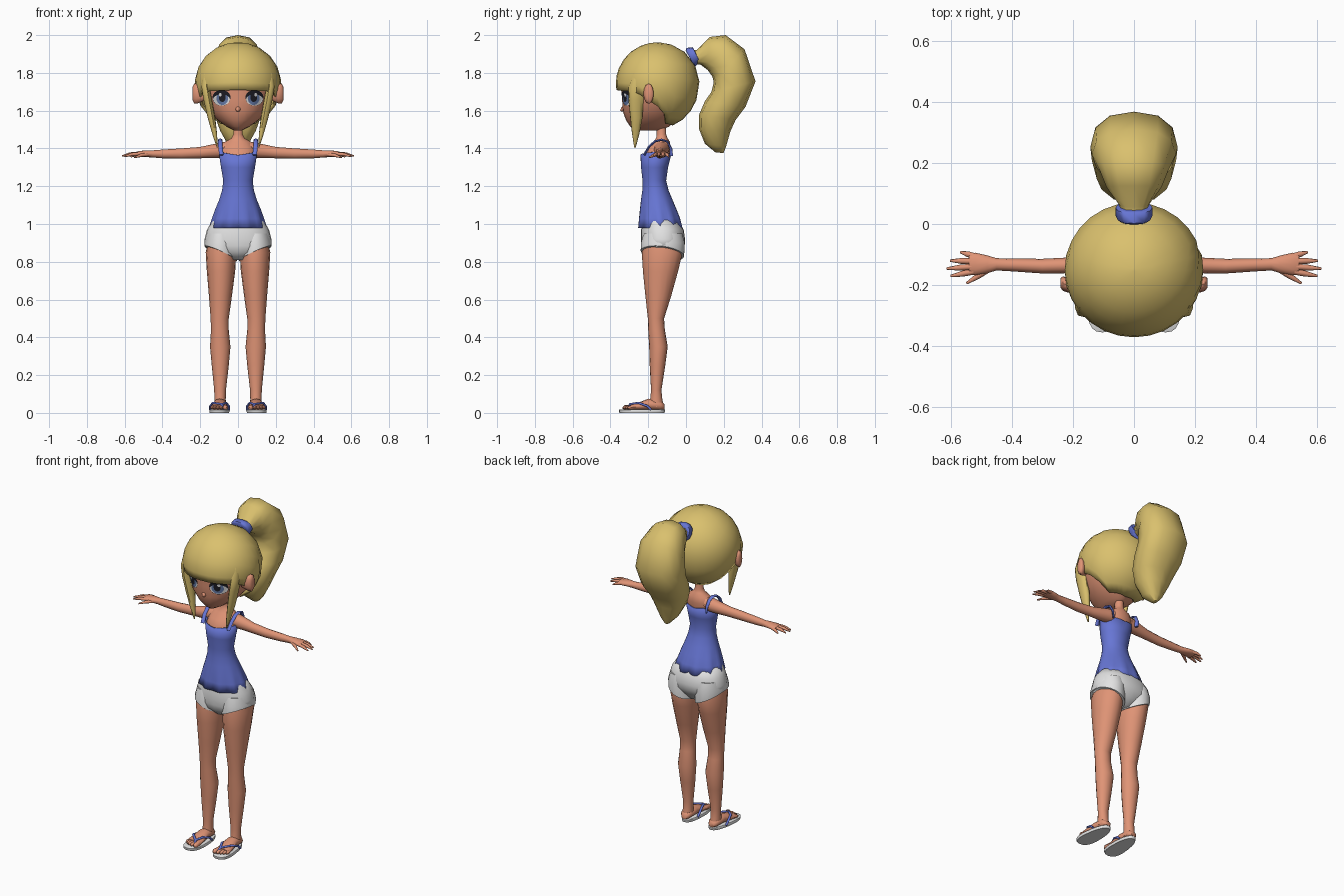
import bpy, bmesh, math
from mathutils import Vector as V
from mathutils.bvhtree import BVHTree


def material(name, rgb):
    m = bpy.data.materials.new(name)
    m.diffuse_color = (*rgb, 1)
    return m


SKIN = material("tan skin", (0.74, 0.295, 0.18))
HAIR = material("blonde hair", (0.70, 0.53, 0.155))
BLUE = material("blue cloth", (0.135, 0.18, 0.66))
WHITE = material("white cloth", (0.76, 0.76, 0.76))
BLACK = material("eye black", (0.012, 0.012, 0.018))
IRIS = material("iris blue", (0.13, 0.20, 0.40))


def ring(c, u, v, n=16, e=1.0):
    """Closed (super)ellipse around c spanned by u and v."""
    f = lambda t: math.copysign(abs(t) ** e, t)
    return [V(c) + V(u) * f(math.cos(a)) + V(v) * f(math.sin(a))
            for a in (2 * math.pi * i / n for i in range(n))]


def hring(z, hw, y0, y1, cx=0, n=16, e=1.0):
    return ring((cx, (y0 + y1) / 2, z), (hw, 0, 0), (0, (y1 - y0) / 2, 0), n, e)


def loft(name, rings, mat, mirror=False, cap=(True, True), angle=60, thick=0):
    """Skin a list of closed rings into one object."""
    bm = bmesh.new()
    rows = [[bm.verts.new(p) for p in r] for r in rings]
    n = len(rows[0])
    for a, b in zip(rows, rows[1:]):
        for i in range(n):
            j = (i + 1) % n
            bm.faces.new((a[i], a[j], b[j], b[i]))
    for row, c in zip((rows[0], rows[-1]), cap):
        if c:
            bm.faces.new(row)
    bmesh.ops.recalc_face_normals(bm, faces=bm.faces)
    me = bpy.data.meshes.new(name)
    bm.to_mesh(me)
    bm.free()
    me.materials.append(mat)
    me.shade_smooth()
    me.set_sharp_from_angle(angle=math.radians(angle))
    ob = bpy.data.objects.new(name, me)
    bpy.context.collection.objects.link(ob)
    if thick:
        s = ob.modifiers.new("Thickness", 'SOLIDIFY')
        s.thickness, s.offset = thick, -1
    if mirror:
        ob.modifiers.new("Mirror", 'MIRROR')
    return ob


def tube(name, pts, radii, mat, n=8, mirror=True):
    """Tube along a path; radii are (sideways, vertical) pairs."""
    pts = [V(p) for p in pts]
    rings = []
    for i, p in enumerate(pts):
        t = (pts[min(i + 1, len(pts) - 1)] - pts[max(i - 1, 0)]).normalized()
        u = t.cross(V((0, 0, 1))).normalized()
        r = radii[min(i, len(radii) - 1)]
        rings.append(ring(p, u * r[0], u.cross(t) * r[1], n))
    return loft(name, rings, mat, mirror)


# Head
head = loft("head", [hring(*r, n=24) for r in (
    (1.88, .08, -.25, -.06), (1.83, .15, -.31, -.01), (1.75, .192, -.343, .03),
    (1.70, .188, -.341, .03), (1.66, .18, -.338, .02), (1.60, .153, -.336, -.01),
    (1.55, .11, -.318, -.05), (1.515, .06, -.295, -.09), (1.495, .02, -.265, -.14))],
    SKIN, angle=80)
tube("nose", [(0, -.32, 1.612), (0, -.338, 1.605), (0, -.347, 1.60)],
     [(.018, .02), (.012, .012), (.003, .003)], SKIN, mirror=False)
loft("ear", [ring((x, -.205 + (x - .2) * .3, 1.69), (0, r * .55, 0), (0, 0, r * 1.2), 12)
             for x, r in ((.18, .03), (.215, .044), (.232, .044), (.24, .03))], SKIN, True)

# Eyes: thin layers projected onto the face
me = head.data
tree = BVHTree.FromPolygons([v.co for v in me.vertices], [p.vertices[:] for p in me.polygons])


def on_face(pts, off):
    out = []
    for x, z in pts:
        hit = tree.ray_cast(V((x, -1, z)), V((0, 1, 0)))[0]
        out.append(V((x, hit.y - off, z)))
    return out


def oval(cx, cz, rx, rz, k=lambda s: 1, n=24):
    return [(cx + rx * math.cos(a) * k(math.sin(a)), cz + rz * math.sin(a) * k(math.sin(a)))
            for a in (2 * math.pi * i / n for i in range(n))]


for name, cx, cz, rx, rz, off, mat in (
        ("eye_white", .087, 1.663, .045, .036, .003, WHITE),
        ("eye_iris", .083, 1.665, .031, .035, .005, IRIS),
        ("eye_pupil", .083, 1.670, .018, .024, .007, BLACK),
        ("eye_glint", .094, 1.684, .008, .009, .009, WHITE)):
    loft(name, [on_face(oval(cx, cz, rx * s, rz * s), off) for s in (.05, .4, .7, 1)], mat, True)
loft("eyelashes", [on_face(oval(.087, 1.663, .045, .036, k), .006) for k in (
    lambda s: 1 - .35 * max(0, s), lambda s: 1.03 + .25 * max(0, s))],
    BLACK, True, cap=(False, False))

# Hair cap whose lower edge follows fringe, ear and nape
EDGE = ((0, 1.71), (60, 1.70), (72, 1.66), (85, 1.64), (103, 1.58), (115, 1.53), (181, 1.52))


def edge_z(deg):
    for (a, za), (b, zb) in zip(EDGE, EDGE[1:]):
        if a <= deg <= b:
            return za + (zb - za) * (deg - a) / (b - a)


def cap_ring(t, n=28):
    pts = []
    for i in range(n):
        phi = 2 * math.pi * i / n
        d = math.degrees(min(phi, 2 * math.pi - phi))
        dz = edge_z(d) - 1.745
        th = t * math.acos(dz / .24)
        pts.append(V((.228 * math.sin(th) * math.sin(phi),
                      -.15 - .221 * math.sin(th) * math.cos(phi),
                      1.745 + (.217 if th < math.pi / 2 else .24) * math.cos(th))))
    return pts


loft("hair_cap", [cap_ring(t) for t in (.01, .12, .25, .4, .55, .7, .8, .9, 1)],
     HAIR, cap=(True, False), thick=.015)
# Side locks hanging in front of the ears
loft("side_lock", [ring((x, y, z), (w, -w * .5, 0), (w * .25, d, 0), 8) for x, y, z, w, d in (
    (.165, -.25, 1.80, .02, .03), (.172, -.262, 1.73, .022, .042), (.160, -.265, 1.66, .023, .04),
    (.140, -.263, 1.56, .020, .032), (.124, -.266, 1.48, .013, .02),
    (.110, -.27, 1.405, .003, .004))], HAIR, True)


# Ponytail and band: sections from inner and outer profile points
def section(yi, zi, yo, zo, hw, e=.85, n=12):
    return ring((0, (yi + yo) / 2, (zi + zo) / 2), (hw, 0, 0),
                (0, (yo - yi) / 2, (zo - zi) / 2), n, e)


loft("ponytail", [section(*s) for s in (
    (.05, 1.845, .02, 1.92, .045), (.075, 1.845, .055, 1.92, .05), (.115, 1.815, .125, 1.99, .09),
    (.14, 1.78, .21, 2.0, .112), (.147, 1.75, .31, 1.925, .138), (.135, 1.70, .368, 1.755, .143),
    (.10, 1.65, .315, 1.62, .138), (.07, 1.58, .262, 1.55, .12), (.07, 1.50, .235, 1.49, .095),
    (.10, 1.425, .212, 1.41, .052), (.155, 1.38, .198, 1.375, .015))], HAIR)
loft("hair_band", [section(*s) for s in (
    (.04, 1.84, -.002, 1.92, .052), (.05, 1.835, .002, 1.932, .06),
    (.073, 1.858, .035, 1.936, .06), (.07, 1.865, .04, 1.93, .045))], BLUE)

# Neck and shoulders
loft("neck_and_chest", [hring(*r, n=20) for r in (
    (1.30, .08, -.225, -.10), (1.36, .094, -.232, -.086), (1.40, .088, -.202, -.082),
    (1.435, .068, -.172, -.085), (1.455, .034, -.158, -.098), (1.475, .025, -.155, -.105),
    (1.53, .025, -.155, -.105))], SKIN)

# Arms and hands
loft("arm", [ring((x, y, z), (0, hy, 0), (0, 0, hz), 12) for x, y, z, hy, hz in (
    (.06, -.13, 1.395, .042, .042), (.11, -.13, 1.388, .037, .039), (.20, -.135, 1.378, .026, .030),
    (.30, -.138, 1.373, .024, .027), (.40, -.134, 1.371, .021, .023), (.45, -.132, 1.371, .020, .019),
    (.48, -.132, 1.372, .029, .018), (.52, -.131, 1.372, .037, .015),
    (.54, -.131, 1.370, .033, .011))], SKIN, True)
for name, a, b in (
        ("thumb", (.475, -.148, 1.368), (.548, -.194, 1.352)),
        ("index_finger", (.525, -.156, 1.371), (.600, -.170, 1.358)),
        ("middle_finger", (.530, -.140, 1.373), (.613, -.146, 1.360)),
        ("ring_finger", (.530, -.122, 1.372), (.602, -.120, 1.358)),
        ("little_finger", (.520, -.106, 1.370), (.568, -.092, 1.356))):
    mid = (V(a) + V(b)) / 2 + V((0, 0, .004))
    tube(name, [a, mid, b], [(.010, .010), (.0095, .009), (.004, .004)], SKIN)

# Flared tank top with a fluted hem and thin straps
top = []
for z, hw, y0, y1, w in (
        (.98, .148, -.254, -.018, .045), (1.03, .134, -.25, -.03, .03), (1.08, .118, -.245, -.05, .015),
        (1.13, .099, -.238, -.072, 0), (1.18, .084, -.231, -.093, 0), (1.23, .078, -.230, -.105, 0),
        (1.30, .090, -.238, -.095, 0), (1.365, .102, -.241, -.079, 0)):
    r = hring(z, hw, y0, y1, n=40)
    mid = V((0, (y0 + y1) / 2, z))
    for i, p in enumerate(r):
        r[i] = mid + (p - mid) * (1 + w * math.cos(10 * 2 * math.pi * i / 40))
        if z > 1.36:
            r[i].z += .015 * abs(p.x) / hw
    top.append(r)
loft("tank_top", top, BLUE, cap=(False, False), thick=.006)
tube("top_strap", [(.088, -.222, 1.365), (.093, -.195, 1.41), (.094, -.165, 1.437), (.094, -.13, 1.446),
                   (.093, -.098, 1.436), (.088, -.08, 1.40), (.085, -.078, 1.36)],
     [(.012, .006)], BLUE)

# Shorts: hips plus slanted leg openings
loft("shorts_hips", [hring(*r, n=24, e=.9) for r in (
    (1.02, .135, -.225, -.045), (.97, .164, -.238, -.012), (.92, .177, -.239, -.005),
    (.885, .178, -.238, -.007), (.85, .13, -.23, -.03), (.81, .04, -.19, -.06))], WHITE)
hem = hring(.84, .087, -.240, -.010, .091, 20)
for p in hem:
    p.z = .805 + .45 * max(0, p.x - .005) - .12 * (p.y + .125)
loft("shorts_leg", [hring(.95, .075, -.225, -.02, .09, 20), hring(.90, .085, -.238, -.007, .092, 20), hem],
     WHITE, True)

# Legs
loft("leg", [hring(z, hw, y0, y1, cx, 16) for z, cx, hw, y0, y1 in (
    (.92, .088, .065, -.22, -.04), (.85, .090, .081, -.234, -.018), (.75, .090, .075, -.228, -.042),
    (.62, .093, .061, -.215, -.078), (.50, .097, .048, -.202, -.116), (.44, .096, .047, -.200, -.112),
    (.35, .094, .054, -.195, -.097), (.25, .094, .045, -.192, -.110), (.12, .095, .031, -.185, -.130),
    (.07, .095, .030, -.190, -.125), (.03, .095, .032, -.195, -.118))], SKIN, True)

# Feet and toes
loft("foot", [ring((cx, y, (z0 + z1) / 2), (hw, 0, 0), (0, 0, (z1 - z0) / 2), 12) for y, cx, hw, z0, z1 in (
    (-.114, .094, .018, .018, .045), (-.135, .095, .033, .014, .065), (-.20, .096, .036, .014, .075),
    (-.25, .098, .043, .014, .055), (-.295, .10, .047, .014, .042))], SKIN, True)
for i, (x, y, r) in enumerate(((.066, -.335, .014), (.089, -.336, .010), (.107, -.330, .010),
                              (.123, -.322, .009), (.138, -.311, .009))):
    tube(f"toe_{i + 1}", [(x + (.1 - x) * .1, -.28, .029), (x, y + .012, .028), (x, y, .026)],
         [(r, r), (r, r), (r * .4, r * .4)], SKIN)

# Flip-flops
def sole(z, s):
    pts = hring(z, .05 * s, -.233 - .122 * s, -.233 + .122 * s, .097, 24, .8)
    for p in pts:
        t = (-.233 - p.y) / .122
        p.x = .097 + (p.x - .097) * (1.02 + .20 * t) + .006 * t
    return pts


loft("flip_flop_sole", [sole(0, .97), sole(.006, 1), sole(.016, 1), sole(.018, .97)], WHITE, True, angle=40)
for name, x, bend in (("inner_strap", .049, .064), ("outer_strap", .146, .132)):
    tube("flip_flop_" + name, [(x, -.185, .016), (x, -.205, .036), (bend, -.25, .053),
                               (.086, -.295, .046), (.079, -.315, .02)], [(.007, .006)], BLUE)
